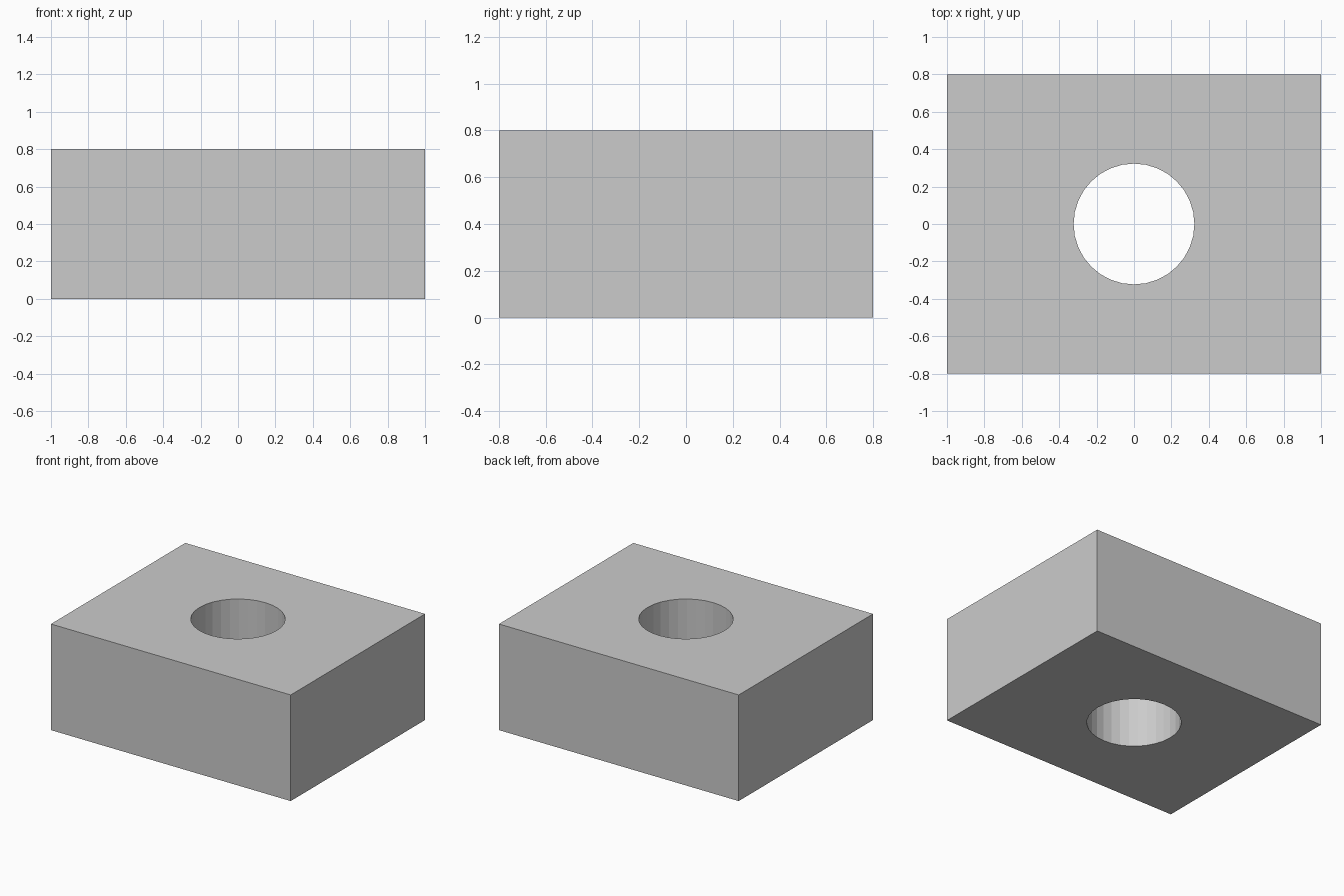
import bpy

if "Cube" in bpy.data.objects:
    bpy.data.objects.remove(bpy.data.objects["Cube"])

WIDTH, DEPTH, HEIGHT = 2.0, 1.6, 0.8
HOLE_RADIUS = 0.323

# Solid rectangular block standing on the ground
bpy.ops.mesh.primitive_cube_add(size=1, location=(0, 0, HEIGHT / 2))
block = bpy.context.object
block.name = "block"
block.scale = (WIDTH, DEPTH, HEIGHT)
bpy.ops.object.transform_apply(location=False, rotation=False, scale=True)

# Cylinder that cuts the vertical through hole
bpy.ops.mesh.primitive_cylinder_add(vertices=32, radius=HOLE_RADIUS,
                                    depth=HEIGHT * 2, location=(0, 0, HEIGHT / 2))
cutter = bpy.context.object
cutter.name = "hole_cutter"
cutter.hide_render = True
cutter.display_type = 'WIRE'

# Through hole
hole = block.modifiers.new("through_hole", 'BOOLEAN')
hole.operation = 'DIFFERENCE'
hole.solver = 'EXACT'
hole.object = cutter
